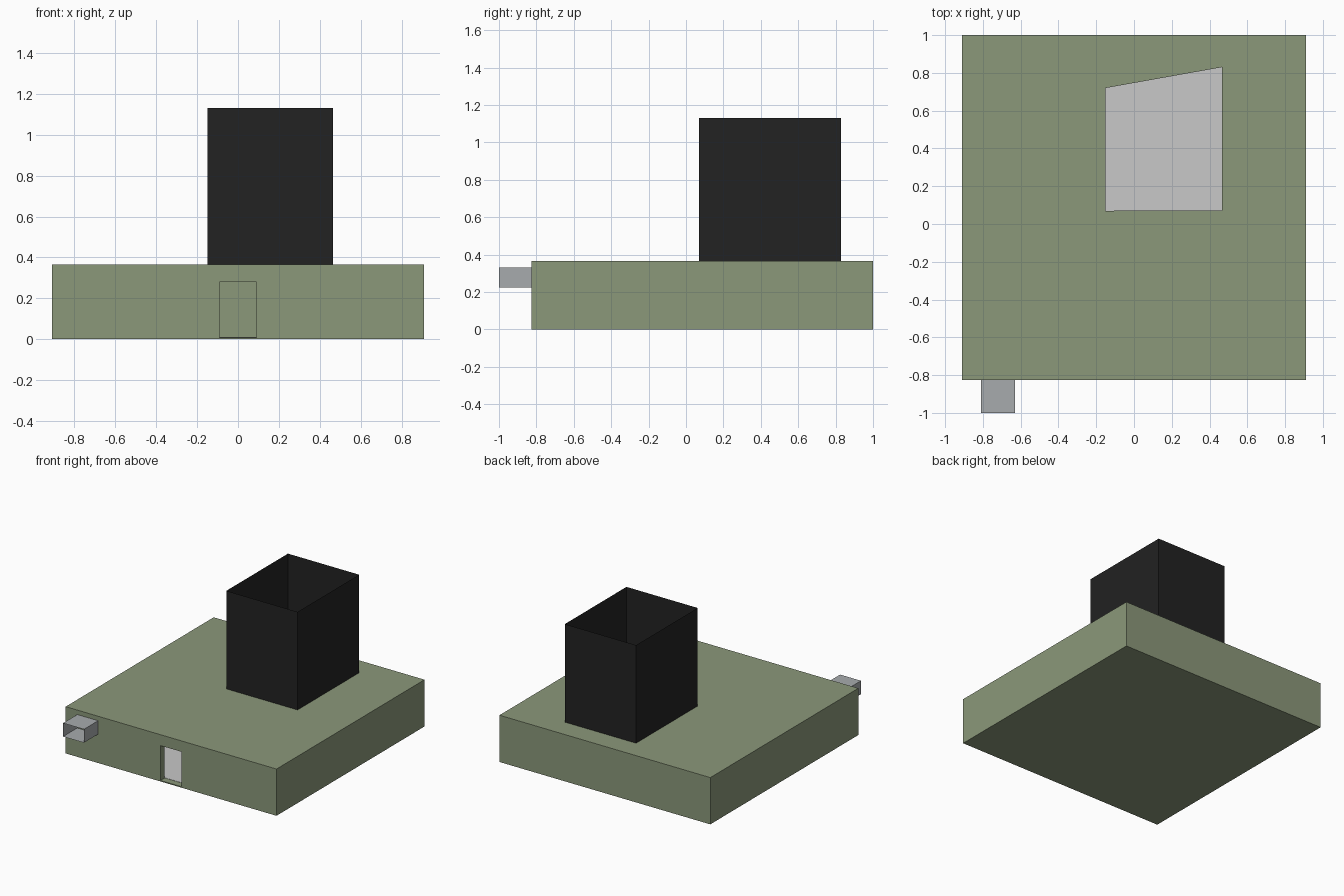
import bpy, bmesh

if "Cube" in bpy.data.objects:
    bpy.data.objects.remove(bpy.data.objects["Cube"])


def material(name, rgb):
    m = bpy.data.materials.new(name)
    m.diffuse_color = (*rgb, 1)
    m.use_nodes = True
    m.node_tree.nodes["Principled BSDF"].inputs["Base Color"].default_value = m.diffuse_color
    return m


green = material("sage green", (0.258, 0.314, 0.195))
black = material("soft black", (0.016, 0.016, 0.016))
steel = material("steel grey", (0.39, 0.41, 0.423))
pale = material("pale grey", (0.58, 0.58, 0.58))


def rect(x0, x1, y0, y1):
    return [(x0, y0), (x1, y0), (x1, y1), (x0, y1)]


def prism(name, outline, z0, z1, mat):
    """Closed solid with the given plan outline."""
    bm = bmesh.new()
    low = [bm.verts.new((x, y, z0)) for x, y in outline]
    top = [bm.verts.new((x, y, z1)) for x, y in outline]
    bm.faces.new(low[::-1])
    bm.faces.new(top)
    n = len(outline)
    for i in range(n):
        j = (i + 1) % n
        bm.faces.new((low[i], low[j], top[j], top[i]))
    me = bpy.data.meshes.new(name)
    bm.to_mesh(me)
    bm.free()
    me.materials.append(mat)
    ob = bpy.data.objects.new(name, me)
    bpy.context.collection.objects.link(ob)
    return ob


def open_ends(ob, axis):
    """Remove the two end faces along an axis, leaving a thin sleeve."""
    bm = bmesh.new()
    bm.from_mesh(ob.data)
    bm.normal_update()
    ends = [f for f in bm.faces if abs(f.normal[axis]) > 0.9]
    bmesh.ops.delete(bm, geom=ends, context='FACES_ONLY')
    bm.to_mesh(ob.data)
    bm.free()


def cut(ob, outline, z0, z1):
    cutter = prism("cutter", outline, z0, z1, green)
    cutter.hide_render = True
    mod = ob.modifiers.new("cut", 'BOOLEAN')
    mod.operation = 'DIFFERENCE'
    mod.solver = 'EXACT'
    mod.object = cutter
    bpy.context.view_layer.objects.active = ob
    bpy.ops.object.modifier_apply(modifier=mod.name)
    bpy.data.objects.remove(cutter)


# Hollow building with a doorway and a slanted hole in the roof
building = prism("building", rect(-0.91, 0.91, -0.825, 1.0), 0, 0.365, green)
cut(building, rect(-0.86, 0.86, -0.775, 0.95), 0.008, 0.315)
cut(building, rect(-0.09, 0.09, -0.9, -0.7), 0.008, 0.28)
cut(building, [(-0.15, 0.07), (0.465, 0.072), (0.465, 0.83), (-0.15, 0.72)], 0.25, 0.45)

# Interior floor
prism("floor", rect(-0.859, 0.859, -0.774, 0.949), 0.006, 0.01, pale)

# Tall chimney shaft, open at top and bottom
chimney = prism("chimney", rect(-0.15, 0.465, 0.07, 0.83), 0.365, 1.13, black)
open_ends(chimney, 2)

# Small duct on the front wall, open at front and back
duct = prism("duct", rect(-0.81, -0.63, -1.0, -0.825), 0.225, 0.33, steel)
open_ends(duct, 1)
